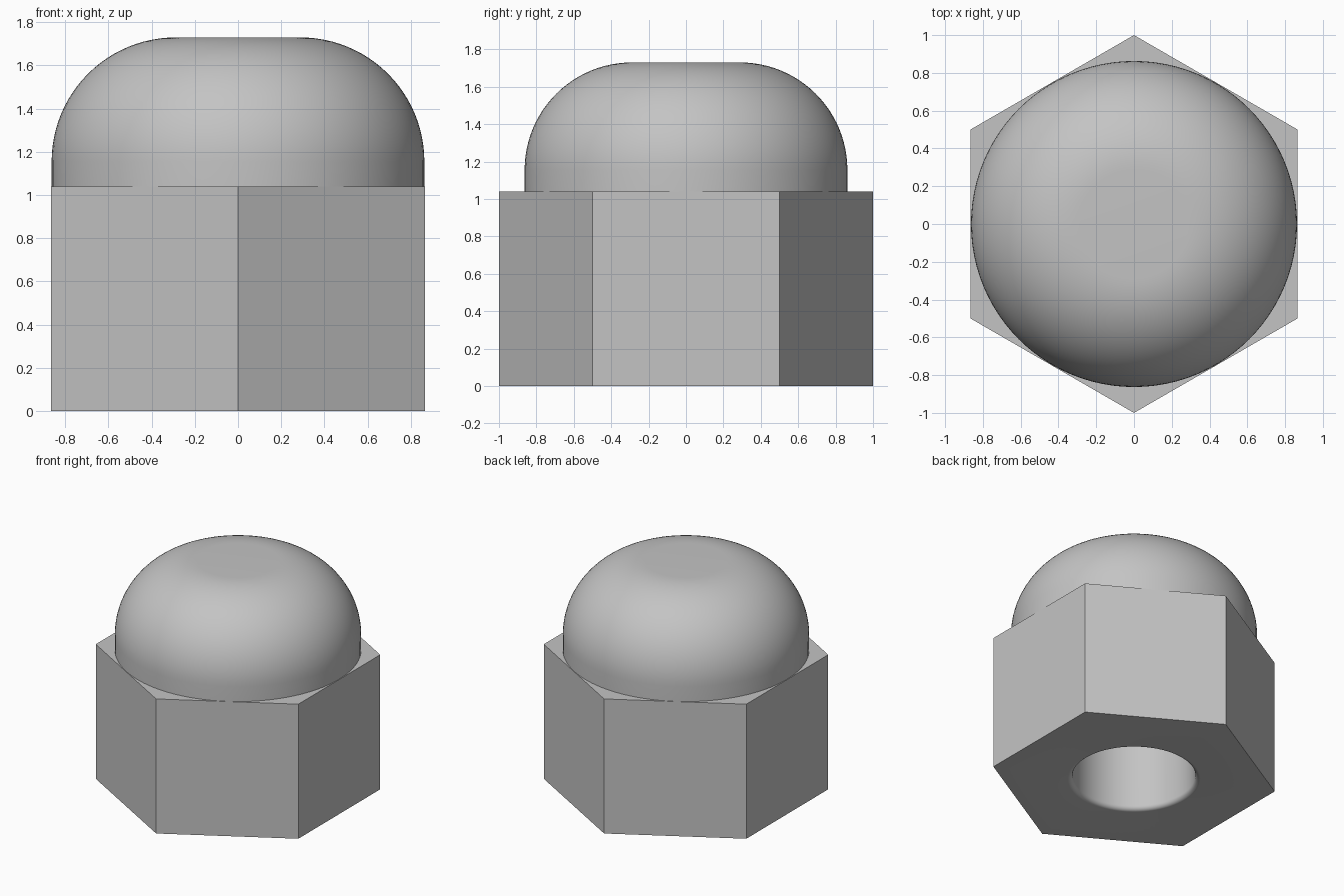
import bpy
import bmesh
from math import sin, cos, pi, radians

cube = bpy.data.objects.get("Cube")
if cube:
    bpy.data.objects.remove(cube, do_unlink=True)

SEG = 96
HEX_H, APOTHEM = 1.04, 0.866
DOME_R, DOME_TOP, DOME_FILLET = 0.863, 1.73, 0.575
HOLE_R, HOLE_DEPTH, RIM = 0.43, 1.0, 0.035

grey = bpy.data.materials.new("plain grey")
grey.use_nodes = True
colour = (0.55, 0.55, 0.55, 1)
grey.diffuse_color = colour
grey.node_tree.nodes["Principled BSDF"].inputs["Base Color"].default_value = colour


def round_radius(r):
    return lambda a: r


def hex_radius(a):
    # Flats face +x and -x, corners point along y
    return APOTHEM / cos((a + pi / 6) % (pi / 3) - pi / 6)


def loft(name, rings, cap_start=True, cap_end=True):
    """Join rings given as (radius function, height) into a smooth-shaded part."""
    bm = bmesh.new()
    loops = []
    for radius, z in rings:
        angles = [2 * pi * i / SEG for i in range(SEG)]
        loops.append([bm.verts.new((radius(a) * cos(a), radius(a) * sin(a), z))
                      for a in angles])
    for low, high in zip(loops, loops[1:]):
        for i in range(SEG):
            j = (i + 1) % SEG
            bm.faces.new((low[i], low[j], high[j], high[i]))
    if cap_start:
        bm.faces.new(loops[0][::-1])
    if cap_end:
        bm.faces.new(loops[-1])
    bmesh.ops.recalc_face_normals(bm, faces=bm.faces[:])
    mesh = bpy.data.meshes.new(name)
    bm.to_mesh(mesh)
    bm.free()
    mesh.materials.append(grey)
    obj = bpy.data.objects.new(name, mesh)
    bpy.context.collection.objects.link(obj)
    bpy.ops.object.select_all(action="DESELECT")
    obj.select_set(True)
    bpy.context.view_layer.objects.active = obj
    bpy.ops.object.shade_smooth_by_angle(angle=radians(30))
    return obj


# Hexagonal body with a blind hole that has a rounded rim
rings = [(round_radius(HOLE_R), HOLE_DEPTH)]
for k in range(9):
    t = pi / 2 * k / 8
    rings.append((round_radius(HOLE_R + RIM * (1 - cos(t))), RIM * (1 - sin(t))))
rings += [(hex_radius, 0), (hex_radius, HEX_H)]
loft("hex_body", rings)

# Domed cap with a flat top
rings = [(round_radius(DOME_R), HEX_H)]
for k in range(25):
    t = pi / 2 * k / 24
    rings.append((round_radius(DOME_R - DOME_FILLET * (1 - cos(t))),
                  DOME_TOP - DOME_FILLET * (1 - sin(t))))
loft("domed_cap", rings)
